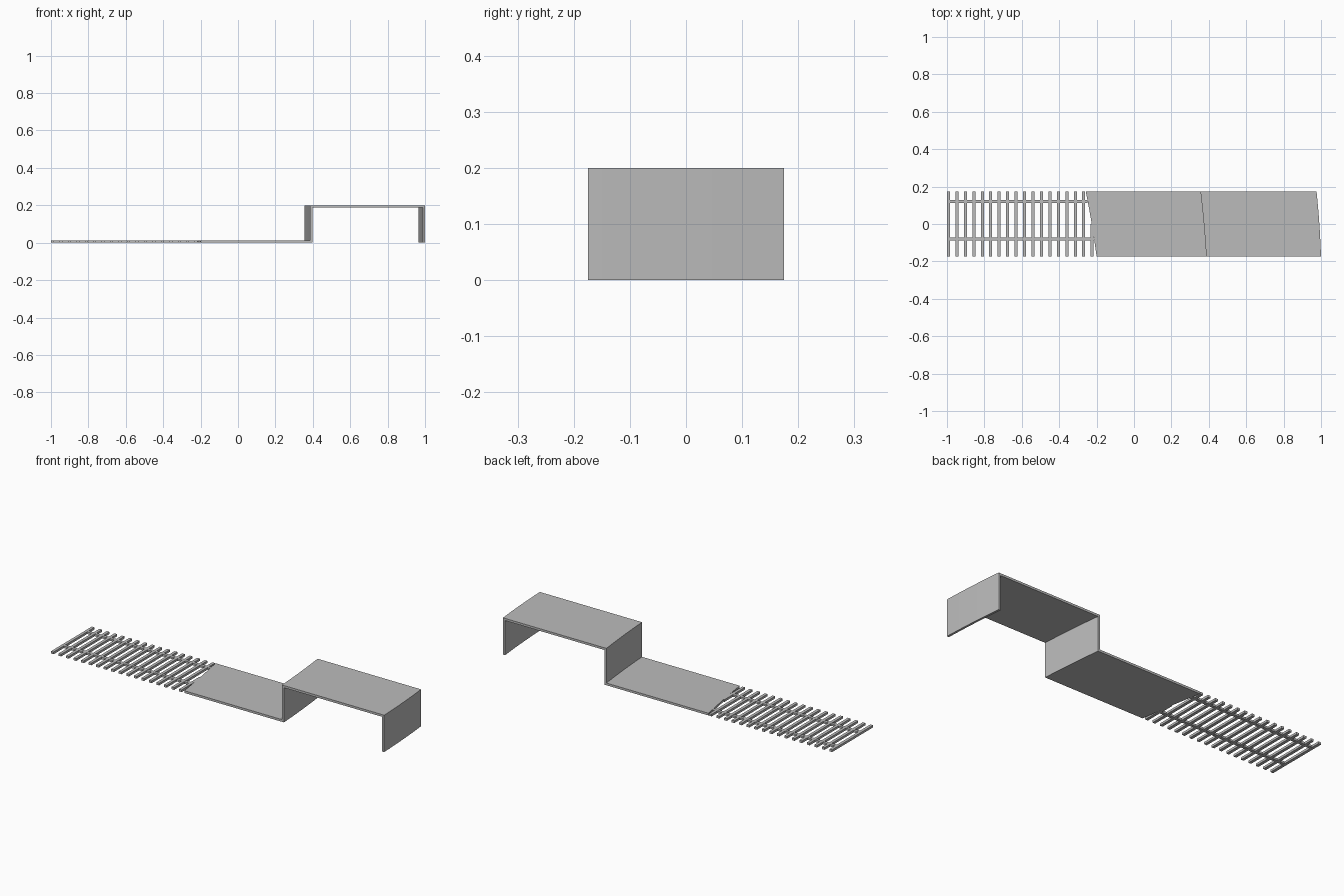
import bpy
import bmesh

cube = bpy.data.objects.get("Cube")
if cube:
    bpy.data.objects.remove(cube, do_unlink=True)

HALF = 0.175      # half width of the whole strip
T = 0.012         # sheet thickness
H = 0.2           # height of the raised platform
STEPS = 8         # segments along the curved ends

grey = bpy.data.materials.new("plain_grey")
grey.use_nodes = True
colour = (0.5, 0.5, 0.5, 1)
grey.diffuse_color = colour
grey.node_tree.nodes["Principled BSDF"].inputs["Base Color"].default_value = colour


def finish(name, bm):
    bmesh.ops.recalc_face_normals(bm, faces=bm.faces)
    mesh = bpy.data.meshes.new(name)
    bm.to_mesh(mesh)
    bm.free()
    mesh.materials.append(grey)
    obj = bpy.data.objects.new(name, mesh)
    bpy.context.collection.objects.link(obj)
    return obj


def box(name, x0, x1, y0, y1, z0=0.0, z1=T):
    bm = bmesh.new()
    bmesh.ops.create_cube(bm, size=1)
    for v in bm.verts:
        v.co.x = x1 if v.co.x > 0 else x0
        v.co.y = y1 if v.co.y > 0 else y0
        v.co.z = z1 if v.co.z > 0 else z0
    return finish(name, bm)


def bowed(front, back, f, bow=0.003):
    """x of a gently bowed edge, f running 0 at the front to 1 at the back"""
    return front + (back - front) * f + bow * 4 * f * (1 - f)


# Stepped sheet: low deck, riser, raised platform and end wall in one section
bm = bmesh.new()
rings = []
for i in range(STEPS + 1):
    f = i / STEPS
    a = bowed(-0.2, -0.258, f)
    b = bowed(0.386, 0.355, f)
    c = bowed(1.0, 0.976, f)
    section = [(a, 0), (b + T, 0), (b + T, H - T), (c - T, H - T), (c - T, 0),
               (c, 0), (c, H), (b, H), (b, T), (a, T)]
    y = -HALF + 2 * HALF * f
    rings.append([bm.verts.new((x, y, z)) for x, z in section])
for near, far in zip(rings, rings[1:]):
    for k in range(len(near)):
        n = (k + 1) % len(near)
        bm.faces.new((near[k], near[n], far[n], far[k]))
bm.faces.new(rings[0])
bm.faces.new(rings[-1])
deck = finish("stepped_deck", bm)
bpy.context.view_layer.objects.active = deck
deck.select_set(True)
bpy.ops.object.shade_smooth_by_angle()

# Sleepers, the last one cut short where it meets the deck
COUNT = 18
for i in range(COUNT):
    x = -1 + i * 0.0452
    back = HALF if i < COUNT - 1 else 0.0
    box(f"sleeper_{i + 1}", x, x + 0.016, -HALF, back)

# Rails running up to the slanted deck edge
for name, y in (("back_rail", 0.12), ("front_rail", -0.08)):
    end = bowed(-0.2, -0.258, (y + HALF) / (2 * HALF))
    box(name, -1, end, y - 0.008, y + 0.008, 0.0005, T - 0.0005)
